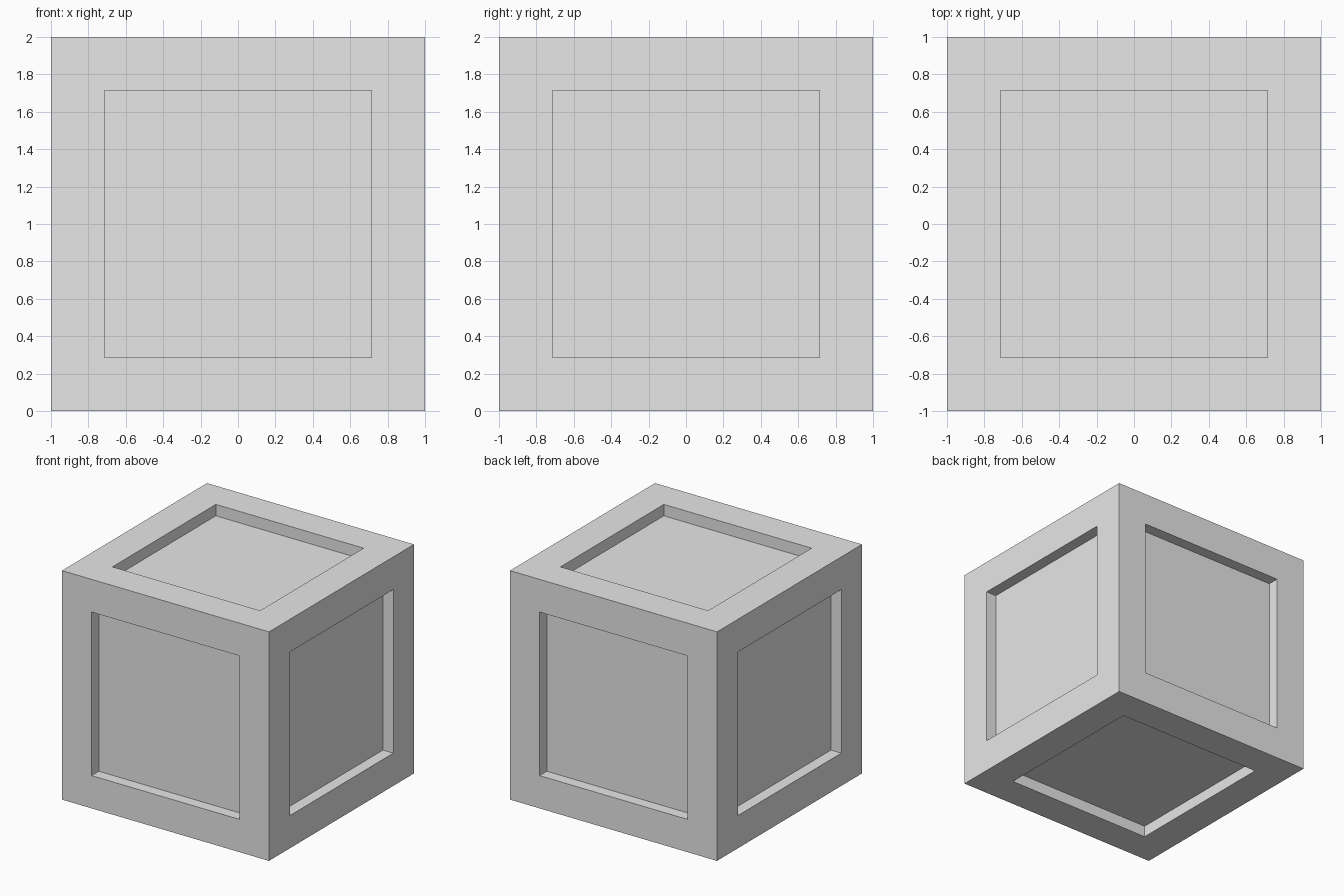
import bpy
import bmesh

SIZE = 2.0      # outer edge length
BORDER = 0.286  # frame width around each panel
DEPTH = 0.1     # how far each panel is sunk

cube = bpy.data.objects.get("Cube")
if cube:
    bpy.data.objects.remove(cube, do_unlink=True)

# Plain grey material
grey = bpy.data.materials.new("light grey")
grey.use_nodes = True
colour = (0.8, 0.8, 0.8, 1.0)
grey.diffuse_color = colour
grey.node_tree.nodes["Principled BSDF"].inputs["Base Color"].default_value = colour

# Solid block standing on the ground
bm = bmesh.new()
bmesh.ops.create_cube(bm, size=SIZE)
bmesh.ops.translate(bm, verts=bm.verts, vec=(0, 0, SIZE / 2))
bm.normal_update()

# Square recessed panel on every side, with straight walls
panels = list(bm.faces)
bmesh.ops.inset_individual(bm, faces=panels, thickness=BORDER, use_even_offset=True)
for panel in panels:
    normal = panel.normal.copy()
    result = bmesh.ops.extrude_discrete_faces(bm, faces=[panel])
    sunk = result["faces"][0]
    bmesh.ops.translate(bm, verts=sunk.verts, vec=-normal * DEPTH)

bmesh.ops.recalc_face_normals(bm, faces=bm.faces)
mesh = bpy.data.meshes.new("panelled_block")
bm.to_mesh(mesh)
bm.free()
mesh.materials.append(grey)
block = bpy.data.objects.new("panelled_block", mesh)
bpy.context.collection.objects.link(block)
